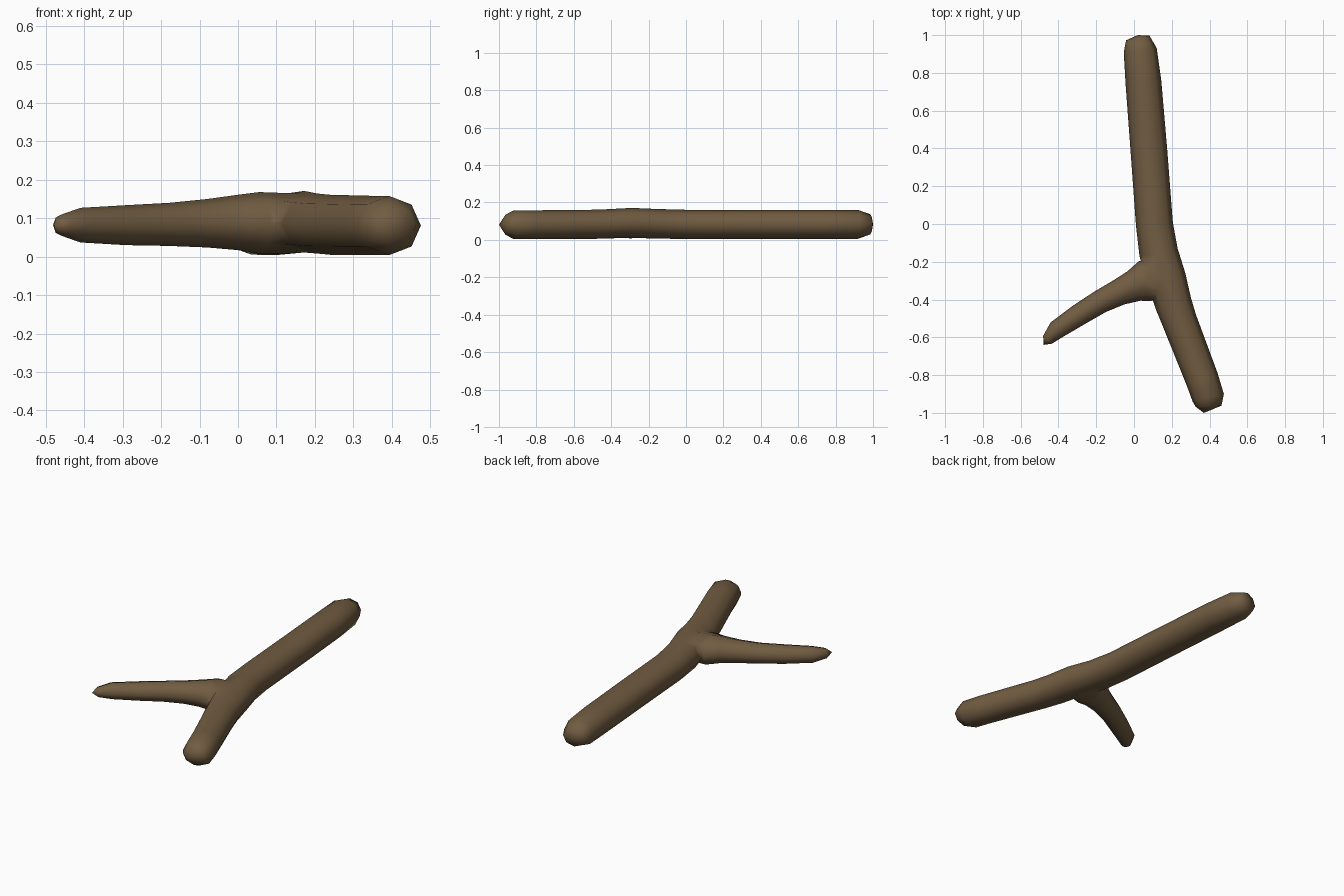
import bpy, bmesh, math
from mathutils import Vector

cube = bpy.data.objects.get("Cube")
if cube:
    bpy.data.objects.remove(cube, do_unlink=True)

SIDES = 8

bark = bpy.data.materials.new("brown bark")
bark.use_nodes = True
colour = (0.165, 0.107, 0.053, 1)
bark.diffuse_color = colour
bark.node_tree.nodes["Principled BSDF"].inputs["Base Color"].default_value = colour


def limb(name, stations, start_tip, end_tip):
    """Loft oval rings (x, y, z, half width, half height) and close them with pointed caps."""
    bm = bmesh.new()
    centres = [Vector(s[:3]) for s in stations]
    rings = []
    for i, (x, y, z, wide, tall) in enumerate(stations):
        along = centres[min(i + 1, len(centres) - 1)] - centres[max(i - 1, 0)]
        along.z = 0
        along.normalize()
        side = Vector((along.y, -along.x, 0))
        rings.append([bm.verts.new(centres[i]
                                   + side * wide * math.cos(math.tau * k / SIDES)
                                   + Vector((0, 0, tall * math.sin(math.tau * k / SIDES))))
                      for k in range(SIDES)])
    for a, b in zip(rings, rings[1:]):
        for k in range(SIDES):
            n = (k + 1) % SIDES
            bm.faces.new((a[k], a[n], b[n], b[k]))
    for ring, tip in ((rings[0], start_tip), (rings[-1], end_tip)):
        point = bm.verts.new(tip)
        for k in range(SIDES):
            bm.faces.new((ring[k], ring[(k + 1) % SIDES], point))
    bmesh.ops.recalc_face_normals(bm, faces=bm.faces)
    mesh = bpy.data.meshes.new(name)
    bm.to_mesh(mesh)
    bm.free()
    mesh.materials.append(bark)
    obj = bpy.data.objects.new(name, mesh)
    bpy.context.collection.objects.link(obj)
    return obj


# Main stick, bending at the fork
stick = limb("forked_stick", [
    (0.02, 0.985, 0.083, 0.063, 0.054),
    (0.033, 0.92, 0.083, 0.088, 0.077),
    (0.05, 0.75, 0.083, 0.095, 0.078),
    (0.078, 0.4, 0.083, 0.097, 0.078),
    (0.108, 0.0, 0.083, 0.098, 0.078),
    (0.13, -0.15, 0.086, 0.103, 0.079),
    (0.172, -0.29, 0.091, 0.104, 0.08),
    (0.208, -0.42, 0.086, 0.098, 0.078),
    (0.24, -0.51, 0.083, 0.093, 0.078),
    (0.36, -0.82, 0.081, 0.088, 0.077),
    (0.393, -0.92, 0.081, 0.085, 0.077),
    (0.395, -0.965, 0.081, 0.068, 0.054),
], (0.02, 1.0, 0.083), (0.37, -1.0, 0.081))

# Tapering side branch, flared where it meets the stick
branch = limb("side_branch", [
    (0.15, -0.285, 0.089, 0.1, 0.08),
    (0.055, -0.303, 0.088, 0.11, 0.08),
    (0.0, -0.328, 0.089, 0.085, 0.072),
    (-0.08, -0.362, 0.087, 0.07, 0.063),
    (-0.18, -0.412, 0.084, 0.062, 0.056),
    (-0.29, -0.48, 0.082, 0.058, 0.052),
    (-0.41, -0.56, 0.082, 0.05, 0.045),
    (-0.458, -0.613, 0.082, 0.031, 0.028),
], (0.18, -0.28, 0.089), (-0.478, -0.64, 0.082))

# Grow the branch out of the stick as one skin
join = stick.modifiers.new("fork", "BOOLEAN")
join.operation = "UNION"
join.solver = "EXACT"
join.object = branch
bpy.context.view_layer.objects.active = stick
stick.select_set(True)
bpy.ops.object.modifier_apply(modifier=join.name)
bpy.data.objects.remove(branch, do_unlink=True)

# Tidy the seam and soften the crotch
bm = bmesh.new()
bm.from_mesh(stick.data)
bmesh.ops.remove_doubles(bm, verts=bm.verts, dist=0.012)
bmesh.ops.triangulate(bm, faces=[f for f in bm.faces if len(f.verts) > 4])
bm.to_mesh(stick.data)
bm.free()
stick.data.shade_smooth()
